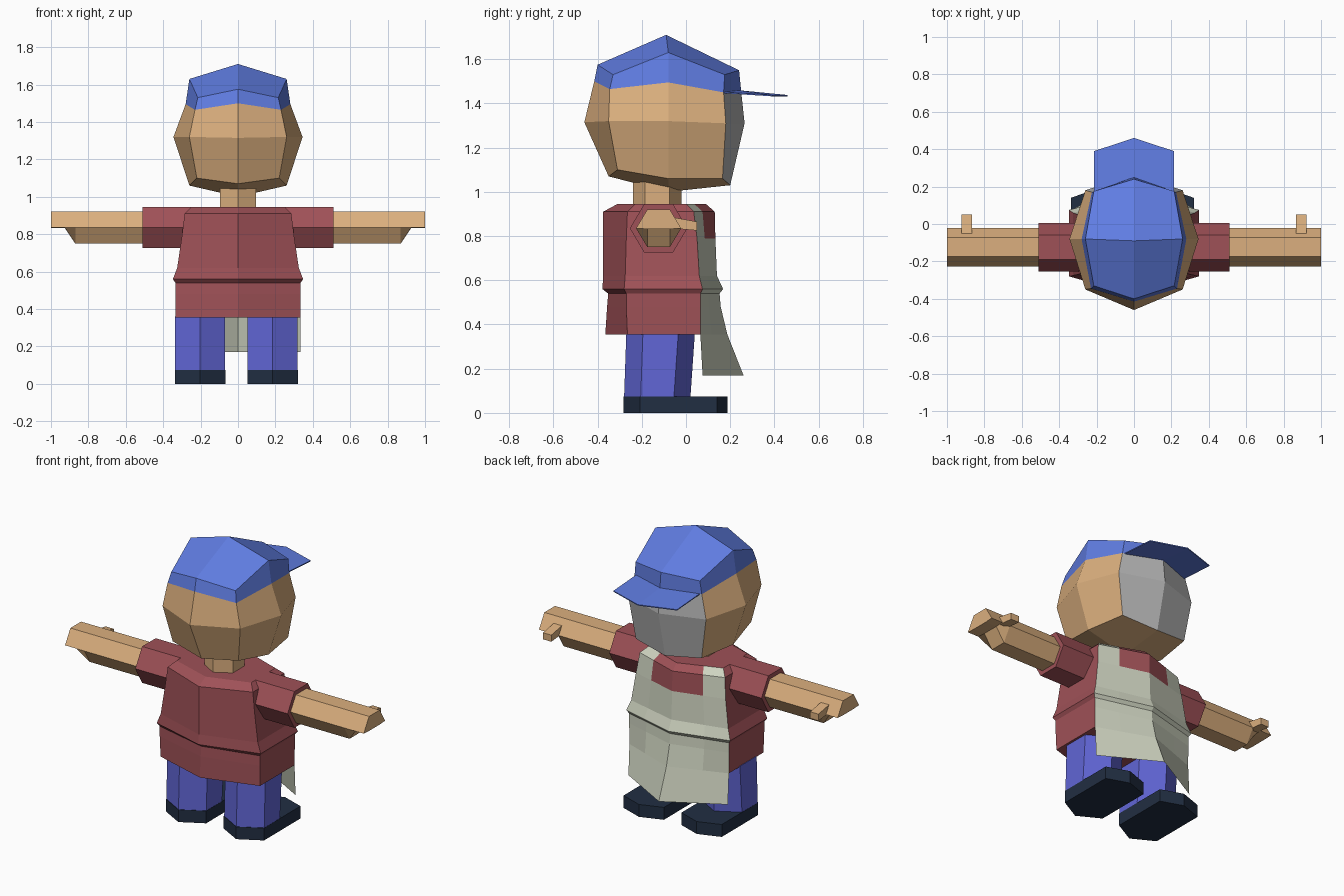
import bpy, bmesh, math

if "Cube" in bpy.data.objects:
    bpy.data.objects.remove(bpy.data.objects["Cube"])


def material(name, rgb):
    m = bpy.data.materials.new(name)
    lin = [((c / 255 + 0.055) / 1.055) ** 2.4 for c in rgb]
    m.diffuse_color = (*lin, 1)
    m.use_nodes = True
    m.node_tree.nodes["Principled BSDF"].inputs["Base Color"].default_value = m.diffuse_color
    return m


SKIN = material("skin", (219, 175, 126))
CAP = material("cap_blue", (96, 125, 226))
FACE = material("face_grey", (180, 180, 180))
RED = material("shirt_red", (159, 81, 87))
APRON = material("apron_pale", (206, 211, 192))
DENIM = material("trouser_blue", (97, 102, 214))
SHOE = material("shoe_navy", (33, 46, 66))


def build(name, verts, faces, mats, idx=None):
    """Flat shaded object from points and faces."""
    me = bpy.data.meshes.new(name)
    me.from_pydata(verts, [], faces)
    for m in mats:
        me.materials.append(m)
    if idx:
        for p, i in zip(me.polygons, idx):
            p.material_index = i
    bm = bmesh.new()
    bm.from_mesh(me)
    bmesh.ops.recalc_face_normals(bm, faces=bm.faces)
    bm.to_mesh(me)
    bm.free()
    ob = bpy.data.objects.new(name, me)
    bpy.context.collection.objects.link(ob)
    return ob


def side_faces(rows, n, closed=True):
    """Quads between successive rings, as (row, segment, face)."""
    return [(r, s, (r * n + s, r * n + (s + 1) % n,
                    (r + 1) * n + (s + 1) % n, (r + 1) * n + s))
            for r in range(rows - 1) for s in range(n if closed else n - 1)]


def loft(name, rings, mat):
    n = len(rings[0])
    faces = [f for _, _, f in side_faces(len(rings), n)]
    faces += [tuple(range(n)), tuple(range(n * (len(rings) - 1), n * len(rings)))]
    return build(name, [p for r in rings for p in r], faces, [mat])


def mirror_ring(half):
    """Close a half ring that starts and ends on x = 0."""
    return half + [(-x, y, z) for x, y, z in half[-2:0:-1]]


def hex_ring(cx, hw, y0, y1, y2, y3, z):
    """Six-sided level ring with points at its front and back."""
    return [(cx, y0, z), (cx + hw, y1, z), (cx + hw, y2, z),
            (cx, y3, z), (cx - hw, y2, z), (cx - hw, y1, z)]


# Head with cap and face: four eight-point rings plus two poles
head = [mirror_ring(h) for h in (
    [(0, -.35, 1.07), (.22, -.31, 1.10), (.26, -.08, 1.06), (.22, .165, 1.06), (0, .20, 1.03)],
    [(0, -.46, 1.315), (.26, -.35, 1.32), (.345, -.08, 1.32), (.26, .18, 1.31), (0, .265, 1.31)],
    [(0, -.415, 1.50), (.23, -.345, 1.465), (.28, -.08, 1.495), (.225, .17, 1.45), (0, .25, 1.45)],
    [(0, -.40, 1.575), (.215, -.33, 1.53), (.26, -.08, 1.63), (.215, .175, 1.53), (0, .24, 1.55)])]
verts = [p for r in head for p in r] + [(0, -.08, 1.0), (0, -.09, 1.71)]
faces, idx = [], []
for r, s, f in side_faces(4, 8):
    faces.append(f)
    idx.append(1 if r == 2 else 2 if s in (3, 4) else 0)
for base, pole, m in ((0, 32, 0), (24, 33, 1)):
    for k in range(0, 8, 2):
        faces.append((pole, base + k, base + k + 1, base + (k + 2) % 8))
        idx.append(m)
build("head", verts, faces, [SKIN, CAP, FACE], idx)

# Cap brim
brim = build("cap_brim",
             [(0, .235, 1.46), (.213, .17, 1.452), (.213, .39, 1.438), (0, .46, 1.438),
              (-.213, .39, 1.438), (-.213, .17, 1.452)],
             [(0, 1, 2, 3), (0, 3, 4, 5)], [CAP])
brim.modifiers.new("thickness", 'SOLIDIFY').thickness = 0.006

# Neck
loft("neck", [hex_ring(0, .095, -.24, -.185, -.075, -.02, z) for z in (.93, 1.06)], SKIN)


# Shirt with the apron panel on its front
def torso_half(z, hx, y0, y1, y2, y3):
    t = 0.58
    return [(0, y0, z), (hx, y1, z), (hx, y2, z), (hx * t, y3 + (y2 - y3) * t, z), (0, y3, z)]


levels = [(.945, .25, -.31, -.23, 0, .09), (.91, .285, -.375, -.265, .035, .13),
          (.79, .30, -.375, -.27, .05, .133), (.62, .325, -.375, -.275, .06, .14),
          (.56, .348, -.378, -.28, .075, .168), (.54, .335, -.352, -.27, .065, .152),
          (.48, .335, -.357, -.27, .065, .157), (.355, .333, -.365, -.265, .065, .187)]
rings = [mirror_ring(torso_half(*lv)) for lv in levels]
faces, idx = [], []
for r, s, f in side_faces(len(rings), 8):
    faces.append(f)
    strap, bib = s in (2, 5), s in (3, 4)
    idx.append(1 if strap or (bib and r >= 2) else 0)
faces += [tuple(range(8)), tuple(range(56, 64))]
idx += [0, 0]
build("shirt", [p for r in rings for p in r], faces, [RED, APRON], idx)

# Hanging apron skirt
rows = [[(x, y, z) for x, y in ((hx, y2), (0, y3), (-hx, y2))]
        for z, hx, y2, y3 in ((.355, .333, .065, .187), (.17, .333, .075, .26))]
build("apron_skirt", rows[0] + rows[1], [f for _, _, f in side_faces(2, 3, False)], [APRON])


# Arms
def arm_ring(x, r, h, low):
    cy, cz = -.124, .835
    return [(x, cy - r, cz), (x, cy - r / 2, cz + h), (x, cy + r / 2, cz + h),
            (x, cy + r, cz), (x, cy + r / 2, cz - low), (x, cy - r / 2, cz - low)]


for side, sx in (("left", -1), ("right", 1)):
    loft(side + "_sleeve", [arm_ring(sx * x, .13, .11, .11) for x in (.22, .51)], RED)
    loft(side + "_forearm", [arm_ring(sx * x, .102, .085, low) for x, low in
                             ((.50, .085), (.87, .085), (.925, .003), (1.0, .003))], SKIN)
    loft(side + "_thumb", [[(sx * x, y, z) for x, z in
                            ((.867, z0), (.922, z0), (.922, z1), (.867, z1))]
                           for y, z0, z1 in ((-.06, .835, .885), (.05, .825, .865))], SKIN)

# Legs and shoes
for side, cx in (("left", -.2025), ("right", .185)):
    loft(side + "_leg", [hex_ring(cx, .134, -.28, -.205, -.055, .02, .07),
                         hex_ring(cx, .134, -.27, -.195, -.035, .04, .36)], DENIM)
    loft(side + "_shoe", [hex_ring(cx, .135, -.282, -.208, .14, .187, z) for z in (0, .075)], SHOE)
